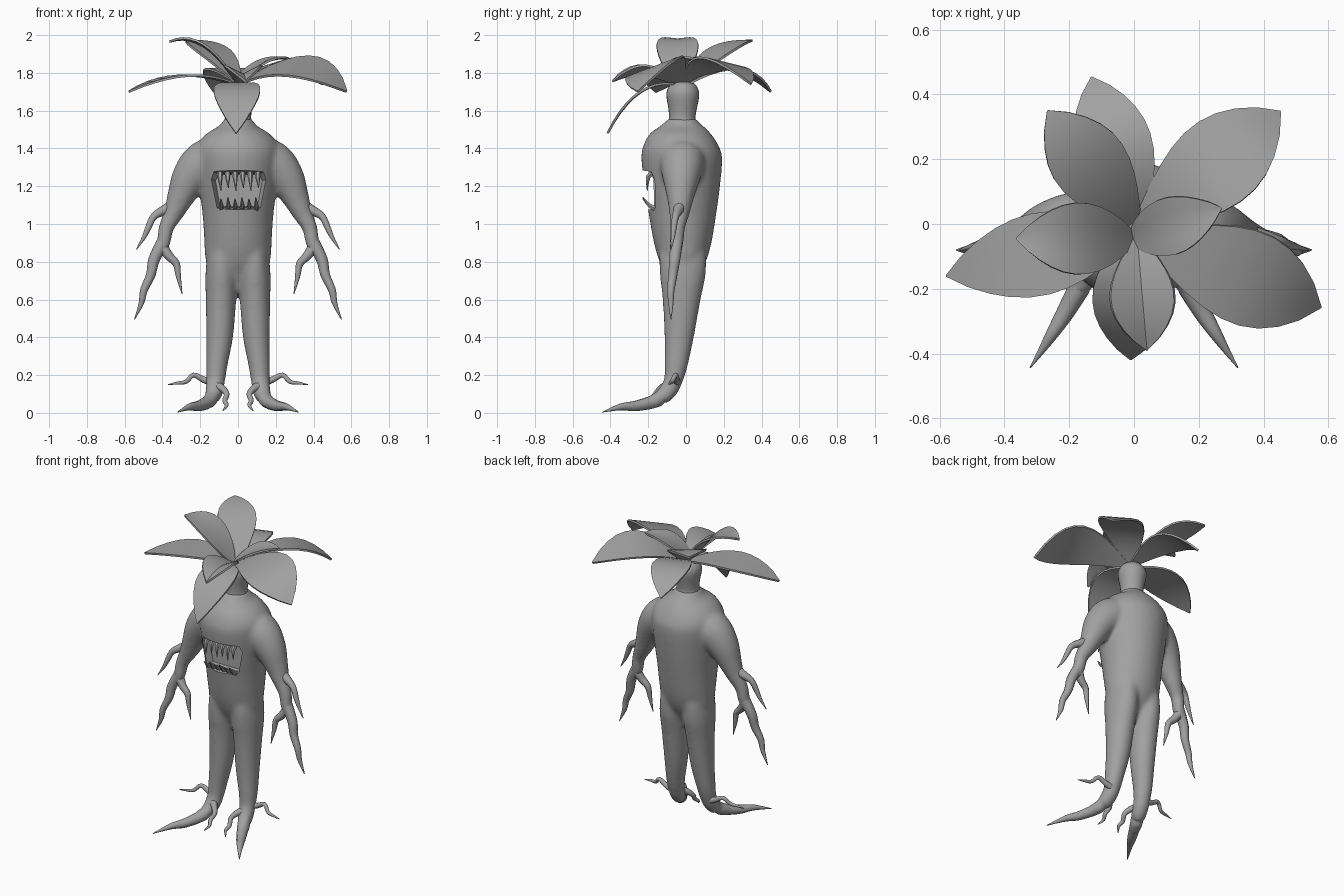
import bpy, bmesh, math
from mathutils import Vector

mat = bpy.data.materials.new("root grey")
mat.diffuse_color = (0.36, 0.36, 0.36, 1)


def finish(name, bm, angle=50):
    bmesh.ops.recalc_face_normals(bm, faces=bm.faces)
    me = bpy.data.meshes.new(name)
    bm.to_mesh(me)
    bm.free()
    me.materials.append(mat)
    me.shade_smooth()
    me.set_sharp_from_angle(angle=math.radians(angle))
    ob = bpy.data.objects.new(name, me)
    bpy.context.collection.objects.link(ob)
    return ob


def bake(ob, angle=50):
    """Apply the modifiers and restore smooth shading."""
    dg = bpy.context.evaluated_depsgraph_get()
    me = bpy.data.meshes.new_from_object(ob.evaluated_get(dg))
    ob.modifiers.clear()
    ob.data = me
    me.shade_smooth()
    me.set_sharp_from_angle(angle=math.radians(angle))


def spline(pts, n):
    """Catmull-Rom samples through tuples of any length."""
    out = []
    for i in range(len(pts) - 1):
        p = [pts[max(i - 1, 0)], pts[i], pts[i + 1], pts[min(i + 2, len(pts) - 1)]]
        for k in range(n):
            t = k / n
            out.append([0.5 * (2 * b + (c - a) * t + (2 * a - 5 * b + 4 * c - d) * t * t
                        + (3 * b - a - 3 * c + d) * t ** 3) for a, b, c, d in zip(*p)])
    return out + [list(pts[-1])]


def skin(bm, rings):
    rows = [[bm.verts.new(p) for p in r] for r in rings]
    n = len(rows[0])
    for a, b in zip(rows, rows[1:]):
        for i in range(n):
            bm.faces.new((a[i], a[(i + 1) % n], b[(i + 1) % n], b[i]))
    bm.faces.new(rows[0])
    bm.faces.new(rows[-1])


def loft(bm, rows, side=1, seg=32, n=4):
    """Level rings: z, centre x, half width, front y, back y."""
    skin(bm, [[(side * (cx + rx * math.cos(a)), (f + b) / 2 + (b - f) / 2 * math.sin(a), z)
               for a in (math.tau * i / seg for i in range(seg))]
              for z, cx, rx, f, b in spline(rows, n)])


def tube(bm, pts, side=1, seg=10, n=4):
    """Tapered round limb: x, y, z, radius."""
    s = spline(pts, n)
    rings = []
    for i, (x, y, z, r) in enumerate(s):
        c = Vector((x, y, z))
        d = (Vector(s[min(i + 1, len(s) - 1)][:3]) - Vector(s[max(i - 1, 0)][:3])).normalized()
        ref = Vector((0, 1, 0)) if abs(d.y) < 0.8 else Vector((0, 0, 1))
        u = d.cross(ref).normalized()
        v = d.cross(u)
        ring = [c + max(r, 0.002) * (u * math.cos(a) + v * math.sin(a))
                for a in (math.tau * k / seg for k in range(seg))]
        rings.append([(side * p.x, p.y, p.z) for p in ring])
    skin(bm, rings)


# Body: torso, legs, feet and arms fused into one skin
bm = bmesh.new()
loft(bm, [(0.64, 0, 0.03, -0.06, 0.02), (0.72, 0, 0.1, -0.1, 0.06), (0.8, 0, 0.168, -0.14, 0.105),
          (0.9, 0, 0.178, -0.17, 0.135), (1.05, 0, 0.188, -0.197, 0.16),
          (1.2, 0, 0.207, -0.22, 0.18), (1.35, 0, 0.225, -0.237, 0.192),
          (1.42, 0, 0.215, -0.224, 0.17), (1.48, 0, 0.165, -0.19, 0.13),
          (1.52, 0, 0.1, -0.135, 0.09), (1.56, 0, 0.072, -0.09, 0.05)])
for s in (1, -1):
    loft(bm, [(0.9, 0.085, 0.06, -0.13, 0.1), (0.82, 0.086, 0.078, -0.142, 0.108),
              (0.72, 0.087, 0.086, -0.138, 0.103), (0.6, 0.09, 0.081, -0.124, 0.078),
              (0.4, 0.097, 0.071, -0.114, 0.042), (0.25, 0.112, 0.057, -0.113, 0.01),
              (0.17, 0.117, 0.05, -0.116, -0.014)], s)
    tube(bm, [(0.115, -0.055, 0.24, 0.048), (0.12, -0.075, 0.15, 0.05),
              (0.135, -0.125, 0.085, 0.045), (0.168, -0.195, 0.052, 0.036),
              (0.21, -0.27, 0.036, 0.027)], s, 16)
    tube(bm, [(0.08, -0.02, 1.34, 0.13), (0.18, -0.02, 1.32, 0.122), (0.255, -0.025, 1.24, 0.1),
              (0.305, -0.03, 1.14, 0.073), (0.34, -0.035, 1.06, 0.055),
              (0.38, -0.045, 0.98, 0.041), (0.395, -0.05, 0.9, 0.038),
              (0.42, -0.055, 0.84, 0.03)], s, 16)
body = finish("body", bm)
rm = body.modifiers.new("fuse", 'REMESH')
rm.mode = 'VOXEL'
rm.voxel_size = 0.011
sm = body.modifiers.new("soften", 'SMOOTH')
sm.iterations = 16
bake(body)

# Mouth cavity cut into the chest
bm = bmesh.new()
outline = [(-0.14, 1.235), (-0.118, 1.27), (0.128, 1.27), (0.15, 1.235), (0.122, 1.085), (-0.112, 1.085)]
skin(bm, [[(x * k, y, 1.175 + (z - 1.175) * h) for x, z in outline]
          for y, k, h in ((-0.34, 1.6, 1.3), (-0.19, 1.08, 1.08), (-0.15, 0.92, 0.95), (-0.125, 0.85, 0.92))])
cutter = finish("mouth_cutter", bm)
cutter.hide_render = True
bo = body.modifiers.new("mouth", 'BOOLEAN')
bo.object = cutter
bo.solver = 'EXACT'
bake(body, 35)
bpy.data.objects.remove(cutter)

# Teeth
bm = bmesh.new()
for i in range(6):
    x = -0.095 + i * 0.04
    tube(bm, [(x, -0.165, 1.28, 0.017), (x, -0.2, 1.25, 0.014),
              (x + 0.004, -0.205, 1.175 + 0.015 * (i % 2), 0.001)], 1, 6, 2)
    x = -0.088 + i * 0.037
    tube(bm, [(x, -0.145, 1.075, 0.016), (x, -0.19, 1.095, 0.013),
              (x - 0.003, -0.23, 1.135 + 0.008 * (i % 2), 0.001)], 1, 6, 2)
finish("teeth", bm)

# Fingers, toes and rootlets on each side
strands = {
    "long_finger": [(0.4, -0.05, 0.9, 0.034), (0.445, -0.06, 0.81, 0.03), (0.462, -0.07, 0.73, 0.025),
                    (0.498, -0.08, 0.65, 0.02), (0.512, -0.08, 0.58, 0.014), (0.548, -0.08, 0.495, 0.002)],
    "inner_finger": [(0.4, -0.05, 0.88, 0.03), (0.365, -0.06, 0.83, 0.024), (0.327, -0.065, 0.79, 0.019),
                     (0.315, -0.07, 0.72, 0.013), (0.296, -0.075, 0.63, 0.002)],
    "thumb": [(0.33, -0.03, 1.1, 0.037), (0.385, -0.04, 1.075, 0.028), (0.445, -0.055, 1.04, 0.019),
              (0.475, -0.065, 0.98, 0.016), (0.498, -0.07, 0.93, 0.011), (0.538, -0.08, 0.865, 0.002)],
    "side_root": [(0.125, -0.05, 0.16, 0.025), (0.18, -0.05, 0.175, 0.017), (0.235, -0.055, 0.2, 0.013),
                  (0.275, -0.075, 0.165, 0.011), (0.32, -0.085, 0.158, 0.008), (0.37, -0.09, 0.15, 0.002)],
    "inner_root": [(0.115, -0.1, 0.14, 0.028), (0.085, -0.13, 0.13, 0.02), (0.06, -0.16, 0.1, 0.015),
                   (0.07, -0.19, 0.065, 0.013), (0.06, -0.215, 0.04, 0.01), (0.08, -0.245, 0.012, 0.002)],
    "main_toe": [(0.168, -0.195, 0.052, 0.034), (0.21, -0.27, 0.036, 0.028), (0.25, -0.335, 0.033, 0.02),
                 (0.285, -0.39, 0.02, 0.011), (0.32, -0.443, 0.004, 0.002)],
}
for name, pts in strands.items():
    for s, label in ((1, "right"), (-1, "left")):
        bm = bmesh.new()
        tube(bm, pts, s)
        finish(f"{label}_{name}", bm)

# Head
bm = bmesh.new()
loft(bm, [(1.52, 0, 0.08, -0.095, 0.058), (1.56, 0, 0.07, -0.09, 0.05), (1.61, 0, 0.074, -0.093, 0.057),
          (1.67, 0, 0.086, -0.103, 0.069), (1.71, 0, 0.084, -0.1, 0.066), (1.745, 0, 0.06, -0.075, 0.042),
          (1.755, 0, 0.02, -0.035, 0.0)], 1, 24, 3)
finish("head", bm)


def leaf(name, tip, peak, width, wide_at=0.5, cup=0.01, lean=0.5, roll=0.0, root=(0.0, -0.025)):
    """Arched pointed blade: cup lifts both edges, roll lifts one, lean moves the arch to the tip."""
    base, tip = Vector((*root, 1.735)), Vector(tip)
    mid = (base + tip) / 2
    ctrl = base.lerp(tip, lean)
    ctrl.z = 2 * peak - mid.z
    flat = Vector((tip.x - base.x, tip.y - base.y, 0)).normalized()
    across = Vector((-flat.y, flat.x, 0))
    bm = bmesh.new()
    rows, n = [], 10
    power = math.log(0.5) / math.log(wide_at)
    for i in range(n + 1):
        t = i / n
        c = base * (1 - t) ** 2 + ctrl * 2 * t * (1 - t) + tip * t * t
        w = width / 2 * max(math.sin(math.pi * t ** power), 0.0) ** 0.85 + 0.012 * (1 - t) + 0.002
        rows.append([bm.verts.new(c + across * w * k + Vector((0, 0, (cup * abs(k) + roll * k) * w * 2 / width)))
                     for k in (-1, -0.5, 0, 0.5, 1)])
    for a, b in zip(rows, rows[1:]):
        for k in range(4):
            bm.faces.new((a[k], a[k + 1], b[k + 1], b[k]))
    ob = finish(name, bm)
    so = ob.modifiers.new("thickness", 'SOLIDIFY')
    so.thickness = 0.012
    so.offset = 0
    bake(ob)


# Crown of leaves
leaf("leaf_left", (-0.578, -0.16, 1.70), 1.785, 0.24, 0.52, 0.0)
leaf("leaf_right", (0.575, -0.255, 1.70), 1.835, 0.28, 0.56, 0.0, 0.62, 0.05)
leaf("leaf_back_right", (0.45, 0.345, 1.74), 1.855, 0.26, 0.55, 0.0, 0.58, -0.025)
leaf("leaf_back", (-0.13, 0.45, 1.70), 1.82, 0.22, 0.52, 0.0, 0.58, 0.0, (0.02, 0.0))
leaf("leaf_front_low", (-0.01, -0.415, 1.48), 1.70, 0.23, 0.48, 0.0, 0.6)
leaf("leaf_front_high", (0.04, -0.39, 1.755), 1.79, 0.185, 0.55, 0.045, 0.5, 0.0, (0.01, -0.04))
leaf("leaf_high_left", (-0.363, -0.045, 1.965), 1.94, 0.205, 0.48, 0.01, 0.5, 0.0, (0.0, -0.045))
leaf("leaf_high_back", (-0.267, 0.35, 1.97), 1.915, 0.22, 0.55, 0.0, 0.5, 0.0, (0.01, 0.0))
leaf("leaf_high_right", (0.27, 0.05, 1.875), 1.85, 0.16, 0.45, 0.01, 0.5, 0.0, (-0.01, -0.05))
